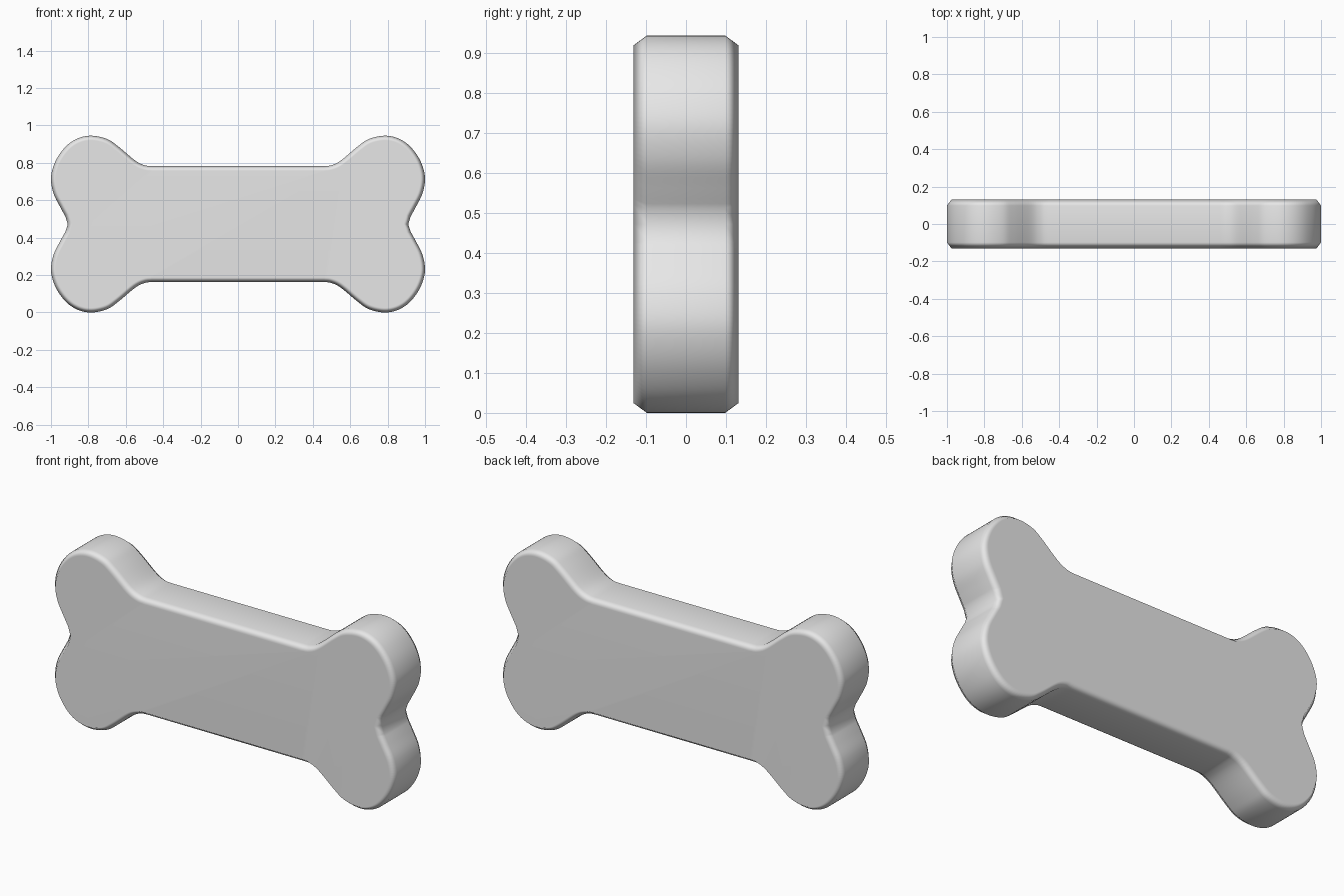
import bpy, bmesh, math
from mathutils import Vector

if "Cube" in bpy.data.objects:
    bpy.data.objects.remove(bpy.data.objects["Cube"])

HALF_HEIGHT = 0.4725   # centre line of the bone
STEPS = 5              # spline samples between control points

# Upper right quarter of the outline, from bar middle to end notch (x, z from centre)
QUARTER = [(0.46, 0.31), (0.50, 0.315), (0.55, 0.34), (0.64, 0.415), (0.70, 0.455),
           (0.78, 0.4725), (0.85, 0.461), (0.91, 0.425), (0.96, 0.365), (0.99, 0.30),
           (1.0, 0.235), (0.985, 0.16), (0.95, 0.09), (0.918, 0.03)]
NOTCH = (0.91, 0.0)


def spline(points):
    """Smooth open curve through the points."""
    pts = [Vector(p) for p in points]
    ends = [pts[0] - Vector((0.04, 0))] + pts + [Vector((pts[-1].x, -pts[-2].y))]
    out = []
    for a, b, c, d in zip(ends, ends[1:], ends[2:], ends[3:]):
        for i in range(STEPS):
            t = i / STEPS
            out.append(0.5 * (2 * b + (c - a) * t + (2 * a - 5 * b + 4 * c - d) * t**2
                              + (3 * b - a - 3 * c + d) * t**3))
    return out


# Mirror the quarter into a closed clockwise outline
quarter = spline(QUARTER + [NOTCH])[:-STEPS]
quarter = [p for p in quarter if p.y > 0.012]
right = quarter + [Vector(NOTCH)] + [Vector((p.x, -p.y)) for p in reversed(quarter)]
outline = right + [Vector((-p.x, p.y)) for p in reversed(right)]


def inset(points, distance):
    """Move the clockwise outline inwards."""
    result = []
    n = len(points)
    for i, p in enumerate(points):
        e1 = (p - points[i - 1]).normalized()
        e2 = (points[(i + 1) % n] - p).normalized()
        t = (e1 + e2).normalized()
        result.append(p + Vector((t.y, -t.x)) * distance)
    return result


# Rings from front to back: chamfered edge, straight wall, chamfered edge
bm = bmesh.new()
rings = []
for y, d in [(-0.132, 0.025), (-0.098, 0), (0.098, 0), (0.132, 0.025)]:
    rings.append([bm.verts.new((p.x, y, p.y + HALF_HEIGHT)) for p in inset(outline, d)])
for lower, upper in zip(rings, rings[1:]):
    for i in range(len(outline)):
        j = (i + 1) % len(outline)
        bm.faces.new((lower[i], lower[j], upper[j], upper[i]))
bm.faces.new(rings[0])
bm.faces.new(rings[-1][::-1])
bmesh.ops.recalc_face_normals(bm, faces=bm.faces)

mesh = bpy.data.meshes.new("bone")
bm.to_mesh(mesh)
bm.free()
bone = bpy.data.objects.new("bone", mesh)
bpy.context.collection.objects.link(bone)

# Plain grey surface
grey = bpy.data.materials.new("light_grey")
grey.diffuse_color = (0.8, 0.8, 0.8, 1)
grey.use_nodes = True
grey.node_tree.nodes["Principled BSDF"].inputs["Base Color"].default_value = grey.diffuse_color
mesh.materials.append(grey)

# Soft rim with flat front and back
bpy.context.view_layer.objects.active = bone
bone.select_set(True)
bpy.ops.object.shade_smooth_by_angle(angle=math.radians(65))
weighted = bone.modifiers.new("flat_caps", 'WEIGHTED_NORMAL')
weighted.keep_sharp = True
